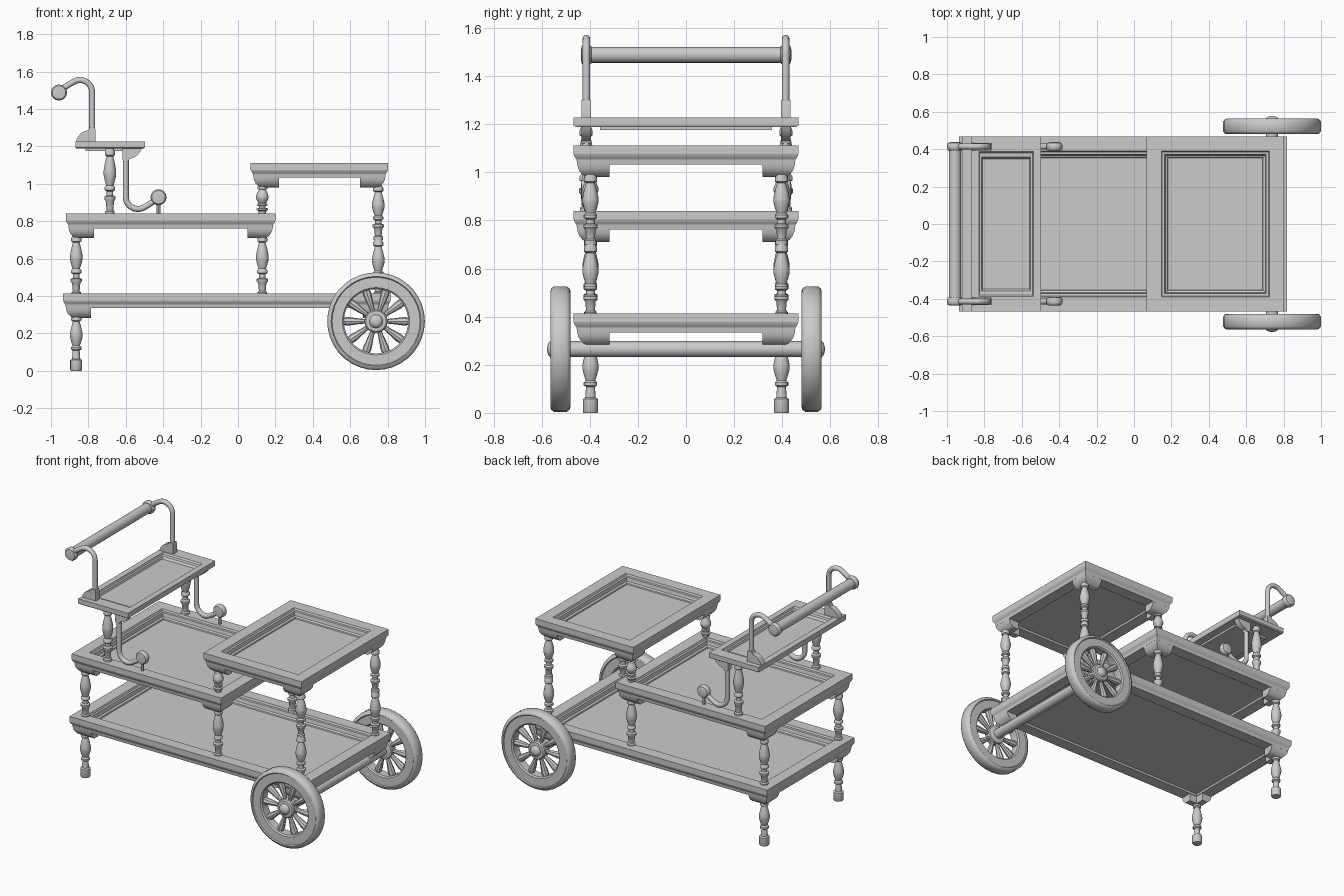
import bpy, bmesh, math
from mathutils import Matrix, Vector

if "Cube" in bpy.data.objects:
    bpy.data.objects.remove(bpy.data.objects["Cube"])


def finish(name, bm, smooth=True):
    bmesh.ops.recalc_face_normals(bm, faces=bm.faces)
    me = bpy.data.meshes.new(name)
    bm.to_mesh(me)
    bm.free()
    ob = bpy.data.objects.new(name, me)
    bpy.context.collection.objects.link(ob)
    if smooth:
        bpy.ops.object.select_all(action='DESELECT')
        ob.select_set(True)
        bpy.context.view_layer.objects.active = ob
        bpy.ops.object.shade_smooth_by_angle(angle=math.radians(40))
    return ob


def skin(bm, rings, caps=True, wrap=False):
    """Join successive closed rings of points with quads."""
    vs = [[bm.verts.new(p) for p in r] for r in rings]
    pairs = list(zip(vs, vs[1:])) + ([(vs[-1], vs[0])] if wrap else [])
    for a, b in pairs:
        n = len(a)
        for i in range(n):
            bm.faces.new((a[i], a[(i + 1) % n], b[(i + 1) % n], b[i]))
    if caps and not wrap:
        bm.faces.new(vs[0])
        bm.faces.new(vs[-1])


def lathe(name, profile, mat, segs=16, wrap=False):
    """Turn (radius, height) points round local z."""
    bm = bmesh.new()
    skin(bm, [[mat @ Vector((r * math.cos(k * math.tau / segs), r * math.sin(k * math.tau / segs), z))
               for k in range(segs)] for r, z in profile], wrap=wrap)
    return finish(name, bm)


def along_y(x, y, z, s=1):
    return Matrix.Translation((x, y, z)) @ Matrix.Rotation(-s * math.pi / 2, 4, 'X')


def tray(name, x0, x1, z, profile, ky=1, Y=0.467):
    """Rectangular moulding: profile is (inset, height), capped by floor panels."""
    bm = bmesh.new()
    rings = []
    for d, h in profile:
        e = d * ky
        rings.append([(x0 + d, -Y + e, z + h), (x1 - d, -Y + e, z + h),
                      (x1 - d, Y - e, z + h), (x0 + d, Y - e, z + h)])
    skin(bm, rings)
    finish(name, bm, False)


def corner_brackets(name, x0, x1, z, Y=0.467, L=0.15):
    """L-shaped coved blocks under each tray corner."""
    prof = [(0.015, 0.002), (0.018, -0.015), (0.026, -0.03), (0.038, -0.043), (0.052, -0.052),
            (0.092, -0.052), (0.092, 0.002)]
    cx, X = (x0 + x1) / 2, (x1 - x0) / 2
    for sx in (-1, 1):
        for sy in (-1, 1):
            bm = bmesh.new()
            skin(bm, [[(cx + sx * (X - L), sy * (Y - d), z + h) for d, h in prof],
                      [(cx + sx * (X - d), sy * (Y - d), z + h) for d, h in prof],
                      [(cx + sx * (X - d), sy * (Y - L), z + h) for d, h in prof]])
            finish(name, bm)


SPINDLE = [(.026, 0), (.026, .06), (.018, .08), (.022, .21), (.03, .24), (.03, .28), (.018, .3),
           (.018, .36), (.028, .38), (.028, .42), (.02, .45), (.028, .53), (.034, .61), (.034, .66),
           (.027, .77), (.018, .88), (.027, .9), (.027, .95), (.02, 1)]


def spindles(name, x, z0, z1, y=0.397, foot=False):
    prof = SPINDLE
    if foot:
        prof = [(.029, 0), (.032, .02), (.032, .19), (.022, .21), (.019, .34)] + SPINDLE[7:]
    for s in (-1, 1):
        lathe(name, [(r, t * (z1 - z0)) for r, t in prof], Matrix.Translation((x, s * y, z0)))


# trays
RIM = [(.10, .012), (.095, 0), (.015, 0), (.012, .02), (.004, .032), (0, .042), (0, .078), (.078, .078),
       (.083, .066), (.095, .064), (.1, .04), (.112, .034), (.114, .026)]
for nm, x0, x1, z in (("lower_tray", -.935, .817, .335), ("middle_tray", -.92, .2, .762),
                      ("upper_tray", .068, .802, 1.033)):
    tray(nm, x0, x1, z, RIM)
    corner_brackets(nm + "_bracket", x0, x1, z)
tray("handle_tray", -.87, -.498, 1.175,
     [(.055, 0), (.055, .014), (.004, .014), (0, .02), (0, .052), (.04, .052), (.044, .042),
      (.055, .04), (.06, .026)], ky=2)

# turned legs and posts
spindles("front_foot_leg", -.865, 0, .3, foot=True)
spindles("left_post", -.865, .4, .725)
spindles("middle_post", .13, .4, .725)
spindles("middle_short_post", .13, .82, .99)
spindles("right_lower_post", .75, .4, .7)
spindles("right_upper_post", .75, .7, .99)
spindles("handle_tray_post", -.685, .83, 1.19, y=.415)

# bent arms: the lower hooks are the handle arms turned half round
arc = [(-.845 + .065 * math.cos(math.radians(a)), 1.49 + .065 * math.sin(math.radians(a)))
       for a in range(0, 121, 12)]
path = [(-.78, 1.22)] + arc + [(-.905, 1.53), (-.935, 1.51), (-.96, 1.49)]
base = [(-.868, 1.225), (-.762, 1.225), (-.762, 1.285), (-.766, 1.3), (-.794, 1.3), (-.8, 1.287),
        (-.825, 1.28), (-.845, 1.265), (-.86, 1.243)]


def turned(pts):
    return [(-1.38 - x, 2.42 - z) for x, z in pts]


def arm(name, pts, foot, y):
    bm = bmesh.new()
    rings = []
    for i, (x, z) in enumerate(pts):
        a, b = pts[max(i - 1, 0)], pts[min(i + 1, len(pts) - 1)]
        t = Vector((b[0] - a[0], 0, b[1] - a[1])).normalized()
        n = Vector((t.z, 0, -t.x))
        rings.append([Vector((x, y, z)) + .016 * (n * math.cos(k * math.tau / 12)
                      + Vector((0, 1, 0)) * math.sin(k * math.tau / 12)) for k in range(12)])
    skin(bm, rings)
    skin(bm, [[(x, y - .02, z) for x, z in foot], [(x, y + .02, z) for x, z in foot]])
    finish(name, bm)


BOSS = [(.02, -.022), (.036, -.02), (.043, -.01), (.043, .01), (.036, .02), (.02, .024)]
for s in (-1, 1):
    y = s * .414
    arm("handle_arm", path, base, y)
    arm("hook_arm", turned(path), turned(base), y)
    lathe("handle_end", BOSS, along_y(-.957, y, 1.488))
    lathe("hook_end", BOSS, along_y(-.425, y, .928))
    lathe("hook_pin", [(.01, .81), (.01, .9)], Matrix.Translation((-.425, y, 0)), 8)
lathe("handle_bar", [(.033, -.41), (.033, .41)], along_y(-.957, 0, 1.488), 20)

# axle and wheels
WX, WZ, WY = .738, .265, .522
lathe("axle", [(.033, -.5), (.033, .5)], along_y(WX, 0, WZ), 20)
TYRE = [(.172, -.028), (.18, -.036), (.235, -.036), (.24, -.042), (.252, -.038), (.261, -.026),
        (.261, .026), (.252, .038), (.24, .042), (.235, .036), (.18, .036), (.172, .028)]
HUB = [(.04, -.034), (.062, -.026), (.062, .022), (.055, .03), (.036, .032), (.034, .042),
       (.024, .051), (.008, .055)]
SPOKE = [(.012, .05), (.014, .08), (.023, .15), (.02, .178)]
for s in (-1, 1):
    m = along_y(WX, s * WY, WZ, s)
    lathe("wheel_rim", TYRE, m, 36, wrap=True)
    lathe("wheel_hub", HUB, m, 20)
    for k in range(10):
        lathe("wheel_spoke", SPOKE, m @ Matrix.Rotation(k * math.tau / 10, 4, 'Z')
              @ Matrix.Rotation(math.pi / 2, 4, 'Y'), 8)
